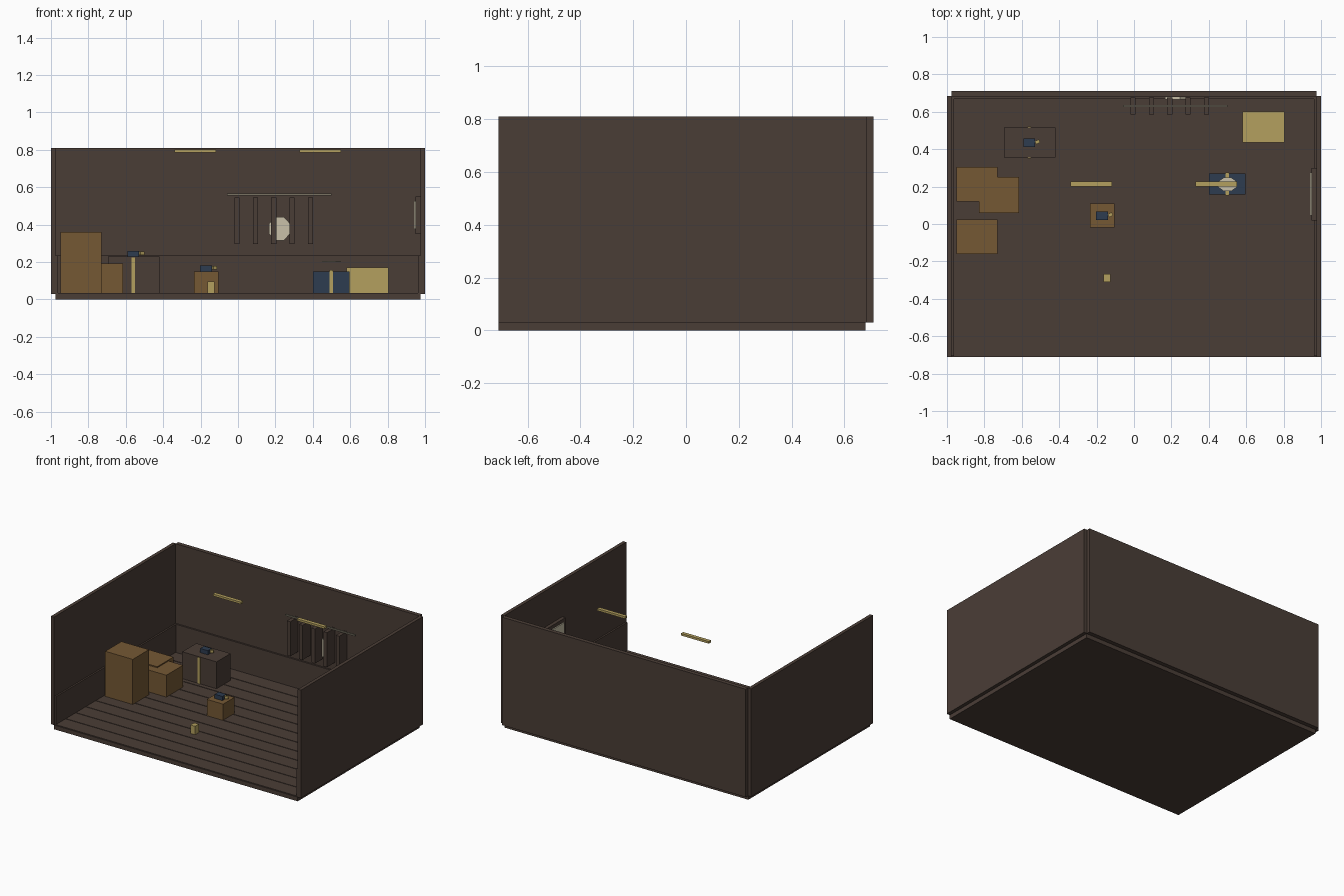
import bpy, bmesh, math
from mathutils import Matrix

if "Cube" in bpy.data.objects:
    bpy.data.objects.remove(bpy.data.objects["Cube"])


def material(name, rgb):
    m = bpy.data.materials.new(name)
    lin = [((c / 255 + 0.055) / 1.055) ** 2.4 for c in rgb]
    m.diffuse_color = (*lin, 1)
    m.use_nodes = True
    m.node_tree.nodes["Principled BSDF"].inputs["Base Color"].default_value = m.diffuse_color
    return m


BROWN = material("dark brown", (74, 61, 54))
WOOD = material("crate wood", (117, 88, 52))
YELLOW = material("straw yellow", (180, 160, 95))
NAVY = material("navy", (45, 60, 80))
PALE = material("pale cream", (200, 192, 168))
GREY = material("rail grey", (122, 116, 100))


def finish(name, bm, mat):
    mesh = bpy.data.meshes.new(name)
    bm.to_mesh(mesh)
    bm.free()
    mesh.materials.append(mat)
    ob = bpy.data.objects.new(name, mesh)
    bpy.context.collection.objects.link(ob)
    return ob


def box(name, mat, x, y, z, turn=0):
    """Box from (min, max) ranges, optionally turned about its own centre."""
    bm = bmesh.new()
    size = [r[1] - r[0] for r in (x, y, z)]
    mid = [(r[0] + r[1]) / 2 for r in (x, y, z)]
    m = Matrix.Translation(mid) @ Matrix.Rotation(turn, 4, 'Z') @ Matrix.Diagonal((*size, 1))
    bmesh.ops.create_cube(bm, size=1, matrix=m)
    return finish(name, bm, mat)


def octagon(name, mat, centre, rx, ry, thick, tilt=0):
    """Flat eight-sided plate, tilted about x."""
    bm = bmesh.new()
    m = (Matrix.Translation(centre) @ Matrix.Rotation(tilt, 4, 'X')
         @ Matrix.Diagonal((rx, ry, thick, 1)) @ Matrix.Rotation(math.pi / 8, 4, 'Z'))
    bmesh.ops.create_cone(bm, cap_ends=True, segments=8, radius1=1.08, radius2=1.08,
                          depth=1, matrix=m)
    return finish(name, bm, mat)


# Room shell
box("floor_slab", BROWN, (-0.975, 0.975), (-0.71, 0.68), (0, 0.03))
box("back_wall", BROWN, (-0.975, 0.975), (0.68, 0.71), (0.03, 0.81))
for side, s in (("left", -1), ("right", 1)):
    box(side + "_wall", BROWN, sorted((s * 0.975, s)), (-0.71, 0.685), (0.03, 0.81))
    box(side + "_wainscot", BROWN, sorted((s * 0.963, s * 0.976)), (-0.705, 0.68), (0.03, 0.235))
box("back_wainscot", BROWN, (-0.963, 0.963), (0.668, 0.681), (0.03, 0.235))

# Floor planks
step = 1.373 / 12
for i in range(12):
    y0 = -0.705 + i * step
    box(f"floor_plank_{i + 1}", BROWN, (-0.963, 0.963), (y0, y0 + step - 0.005), (0.029, 0.034))

# Wooden crates
box("tall_crate", WOOD, (-0.95, -0.73), (-0.16, 0.025), (0.03, 0.36))
box("rear_crate", WOOD, (-0.95, -0.73), (0.12, 0.305), (0.03, 0.2))
box("low_crate", WOOD, (-0.83, -0.615), (0.06, 0.25), (0.03, 0.192))
box("small_crate", WOOD, (-0.235, -0.105), (-0.02, 0.11), (0.03, 0.15))

# Cabinet with a straw band
box("cabinet", BROWN, (-0.695, -0.42), (0.355, 0.515), (0.03, 0.228))
box("cabinet_band", YELLOW, (-0.57, -0.55), (0.35, 0.52), (0.03, 0.224))

# Small navy items with yellow tips, on the cabinet and the small crate
for i, (x, y, z) in enumerate(((-0.56, 0.435, 0.228), (-0.17, 0.045, 0.15))):
    box(f"tool_body_{i + 1}", NAVY, (x - 0.032, x + 0.03), (y - 0.023, y + 0.022), (z, z + 0.03))
    box(f"tool_tip_{i + 1}", YELLOW, (x + 0.032, x + 0.056), (y - 0.005, y + 0.013),
        (z + 0.01, z + 0.028), 0.5)

# Lantern block, bale and ceiling lamps
box("floor_lantern", YELLOW, (-0.163, -0.126), (-0.31, -0.268), (0.03, 0.095))
box("straw_bale", YELLOW, (0.58, 0.805), (0.435, 0.602), (0.03, 0.17))
for i, x in enumerate((-0.34, 0.33)):
    box(f"ceiling_lamp_{i + 1}", YELLOW, (x, x + 0.222), (0.2, 0.226), (0.785, 0.8))

# Navy chest with ribbon and a plate above it
box("chest", NAVY, (0.4, 0.595), (0.157, 0.27), (0.03, 0.15))
box("chest_ribbon", YELLOW, (0.49, 0.508), (0.152, 0.275), (0.03, 0.156))
octagon("chest_plate", PALE, (0.5, 0.212, 0.203), 0.05, 0.036, 0.006)

# Hanging rail with five dark panels
box("hanging_rail", GREY, (-0.06, 0.5), (0.625, 0.635), (0.555, 0.566))
for i in range(5):
    x = -0.005 + i * 0.098
    box(f"hanging_panel_{i + 1}", BROWN, (x - 0.014, x + 0.014), (0.585, 0.675), (0.295, 0.545))

# Plate on the back wall, and framed mirror on the right wall
octagon("wall_plate", PALE, (0.222, 0.672, 0.378), 0.057, 0.063, 0.012, math.pi / 2)
box("mirror_frame", BROWN, (0.95, 0.976), (0.02, 0.3), (0.35, 0.55))
box("mirror_face", PALE, (0.942, 0.951), (0.045, 0.275), (0.375, 0.525))
